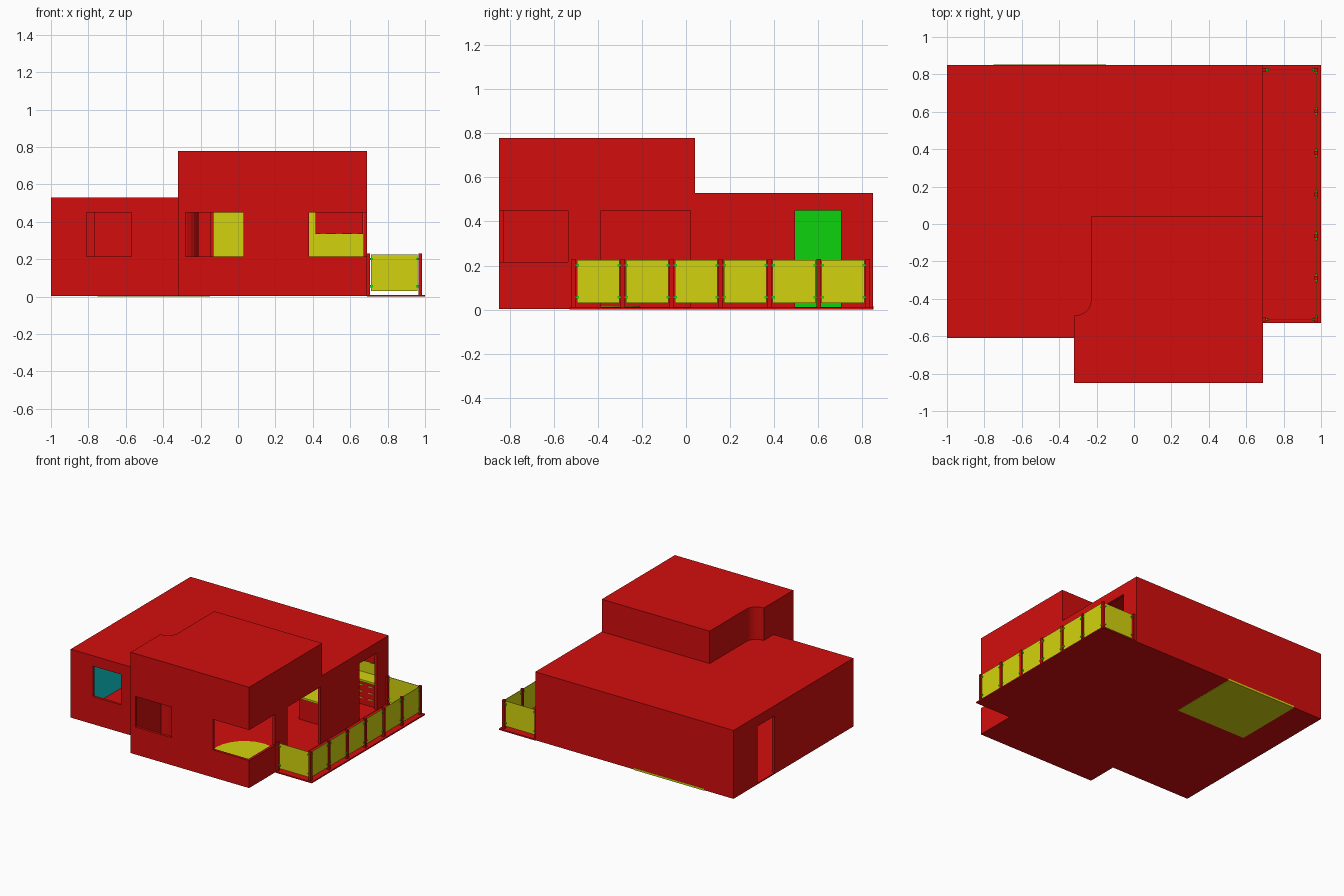
import bpy
import bmesh
from math import cos, sin, radians
from mathutils import Vector

if "Cube" in bpy.data.objects:
    bpy.data.objects.remove(bpy.data.objects["Cube"], do_unlink=True)


def material(name, r, g, b):
    m = bpy.data.materials.new(name)
    m.use_nodes = True
    m.diffuse_color = (r, g, b, 1)
    node = m.node_tree.nodes["Principled BSDF"]
    node.inputs["Base Color"].default_value = (r, g, b, 1)
    node.inputs["Roughness"].default_value = 0.8
    return m


HI, LO = 0.65, 0.004
RED = material("red", HI, LO, LO)
YELLOW = material("yellow", HI, HI, LO)
GREEN = material("green", LO, HI, LO)
TEAL = material("teal", LO, HI, HI)


def prism(name, outline, z0, z1, mat=None):
    """Vertical prism over a flat outline."""
    bm = bmesh.new()
    base = bm.faces.new([bm.verts.new((x, y, z0)) for x, y in outline])
    top = bmesh.ops.extrude_face_region(bm, geom=[base])["geom"]
    bmesh.ops.translate(bm, vec=(0, 0, z1 - z0),
                        verts=[v for v in top if isinstance(v, bmesh.types.BMVert)])
    bmesh.ops.recalc_face_normals(bm, faces=bm.faces)
    mesh = bpy.data.meshes.new(name)
    bm.to_mesh(mesh)
    bm.free()
    ob = bpy.data.objects.new(name, mesh)
    bpy.context.collection.objects.link(ob)
    if mat:
        mesh.materials.append(mat)
    return ob


def box(name, x0, x1, y0, y1, z0, z1, mat=None):
    return prism(name, [(x0, y0), (x1, y0), (x1, y1), (x0, y1)], z0, z1, mat)


def combine(target, tool, operation):
    """Apply a boolean and remove the tool."""
    mod = target.modifiers.new("cut", "BOOLEAN")
    mod.operation, mod.solver, mod.object = operation, "EXACT", tool
    bpy.context.view_layer.objects.active = target
    bpy.ops.object.modifier_apply(modifier=mod.name)
    bpy.data.objects.remove(tool, do_unlink=True)


def curve_wall(t):
    """Curved corner between the tall room and the left room, offset by t."""
    return [(-0.32 + (0.09 + t) * cos(radians(a)), -0.41 + (0.08 + t) * sin(radians(a)))
            for a in range(-78, 1, 13)]


def tall_outline(t, y_top, x_back=None, y_back=None):
    pts = [(-0.32 + t, -0.85 + t), (0.69 - t, -0.85 + t)]
    if x_back is None:
        pts += [(0.69 - t, y_top), (-0.23 + t, y_top)]
    else:
        pts += [(0.69 - t, y_back), (x_back, y_back), (x_back, y_top), (-0.23 + t, y_top)]
    return pts + curve_wall(t)[::-1] + [(-0.32 + t, -0.49 - t)]


# House body
BASE, FLOOR, CEIL, T = 0.003, 0.012, 0.50, 0.02
house = box("house", -1, 0.69, -0.61, 0.85, BASE, 0.53, RED)
for m in (YELLOW, GREEN, TEAL):
    house.data.materials.append(m)
combine(house, box("front_base", -0.32, 0.69, -0.85, -0.3, BASE, 0.53), "UNION")
combine(house, prism("tall_block", tall_outline(0, 0.04), 0.3, 0.78), "UNION")

# Rooms
left_room = [(-0.98, -0.59), (-0.32, -0.59), (-0.32, -0.49)] + curve_wall(0) + [
    (-0.23, 0.28), (-0.77, 0.28), (-0.77, 0.83), (-0.98, 0.83)]
combine(house, prism("living_space", tall_outline(T, 0.30, -0.13, 0.83), FLOOR, CEIL), "DIFFERENCE")
combine(house, prism("high_ceiling", tall_outline(T, 0.02), 0.46, 0.76), "DIFFERENCE")
combine(house, prism("left_space", left_room, FLOOR, CEIL), "DIFFERENCE")
combine(house, box("bath_space", -0.75, -0.15, 0.30, 0.83, FLOOR, CEIL), "DIFFERENCE")

# Windows and doors
SILL, HEAD = 0.215, 0.45
openings = [
    (0.38, 0.80, -0.95, -0.535, SILL, HEAD),
    (-0.28, 0.03, -0.95, -0.80, SILL, HEAD),
    (-0.81, -0.57, -0.70, -0.56, SILL, HEAD),
    (0.60, 0.80, -0.385, 0.02, FLOOR, HEAD),
    (0.60, 0.80, 0.495, 0.705, FLOOR, HEAD),
    (-1.1, -0.90, 0.35, 0.56, FLOOR, HEAD),
    (-0.26, -0.18, 0.08, 0.24, FLOOR, HEAD),
    (-0.80, -0.72, 0.60, 0.76, FLOOR, HEAD),
]
for o in openings:
    combine(house, box("opening", *o), "DIFFERENCE")

# Painted inside walls
for f in house.data.polygons:
    n, c = f.normal, f.center
    if n.x > 0.9 and abs(c.x + 0.98) < 0.005:
        f.material_index = 3
    elif n.x > 0.9 and abs(c.x + 0.13) < 0.005:
        f.material_index = 2
    elif n.y < -0.9 and abs(c.y - 0.83) < 0.005 and c.x > -0.13:
        f.material_index = 1
    else:
        f.material_index = 0

# Bathroom floor, rug
box("bathroom_floor", -0.75, -0.15, 0.30, 0.852, 0, FLOOR + 0.003, YELLOW)
rug = [(0.37 + 0.24 * cos(radians(a)), -0.45 + 0.24 * sin(radians(a))) for a in range(0, 360, 15)]
prism("rug", rug, FLOOR - 0.002, FLOOR + 0.004, YELLOW)

# Kitchen
box("lower_cabinets", 0.12, 0.668, 0.725, 0.828, FLOOR, 0.19, RED)
box("worktop", 0.11, 0.669, 0.715, 0.829, 0.19, 0.205, YELLOW)
box("upper_cabinets", 0.415, 0.669, 0.75, 0.829, 0.335, CEIL, RED)
for i in range(3):
    x = 0.455 + i * 0.085
    box("upper_handle", x - 0.015, x + 0.015, 0.744, 0.75, 0.335, 0.34, GREEN)
    for z in (0.06, 0.11, 0.16):
        box("drawer_handle", x - 0.018, x + 0.018, 0.718, 0.725, z, z + 0.007, YELLOW)
box("island", 0.33, 0.50, 0.27, 0.43, FLOOR, 0.18, RED)
box("island_top", 0.31, 0.52, 0.25, 0.45, 0.18, 0.195, YELLOW)

# Deck and railing
box("deck", 0.69, 1, -0.53, 0.85, 0, 0.01, RED)
RAIL_X, Y0, Y1 = 0.975, -0.51, 0.825
STEP = (Y1 - Y0) / 6


def post(x, y):
    box("post", x - 0.009, x + 0.009, y - 0.01, y + 0.01, 0.01, 0.23, RED)


def panel(a, b):
    """Glass panel between two posts with four clips."""
    d = (b - a).normalized()
    side = Vector((-d.y, d.x))

    def strip(name, p, q, half, z0, z1, mat):
        s = side * half
        prism(name, [tuple(p - s), tuple(q - s), tuple(q + s), tuple(p + s)], z0, z1, mat)

    strip("glass", a + d * 0.014, b - d * 0.014, 0.002, 0.03, 0.225, YELLOW)
    for z in (0.05, 0.195):
        strip("clip", a + d * 0.008, a + d * 0.024, 0.006, z, z + 0.012, GREEN)
        strip("clip", b - d * 0.024, b - d * 0.008, 0.006, z, z + 0.012, GREEN)


for i in range(7):
    post(RAIL_X, Y0 + i * STEP)
    if i < 6:
        panel(Vector((RAIL_X, Y0 + i * STEP)), Vector((RAIL_X, Y0 + (i + 1) * STEP)))
for y in (Y0, Y1):
    post(0.697, y)
    panel(Vector((0.697, y)), Vector((RAIL_X, y)))
